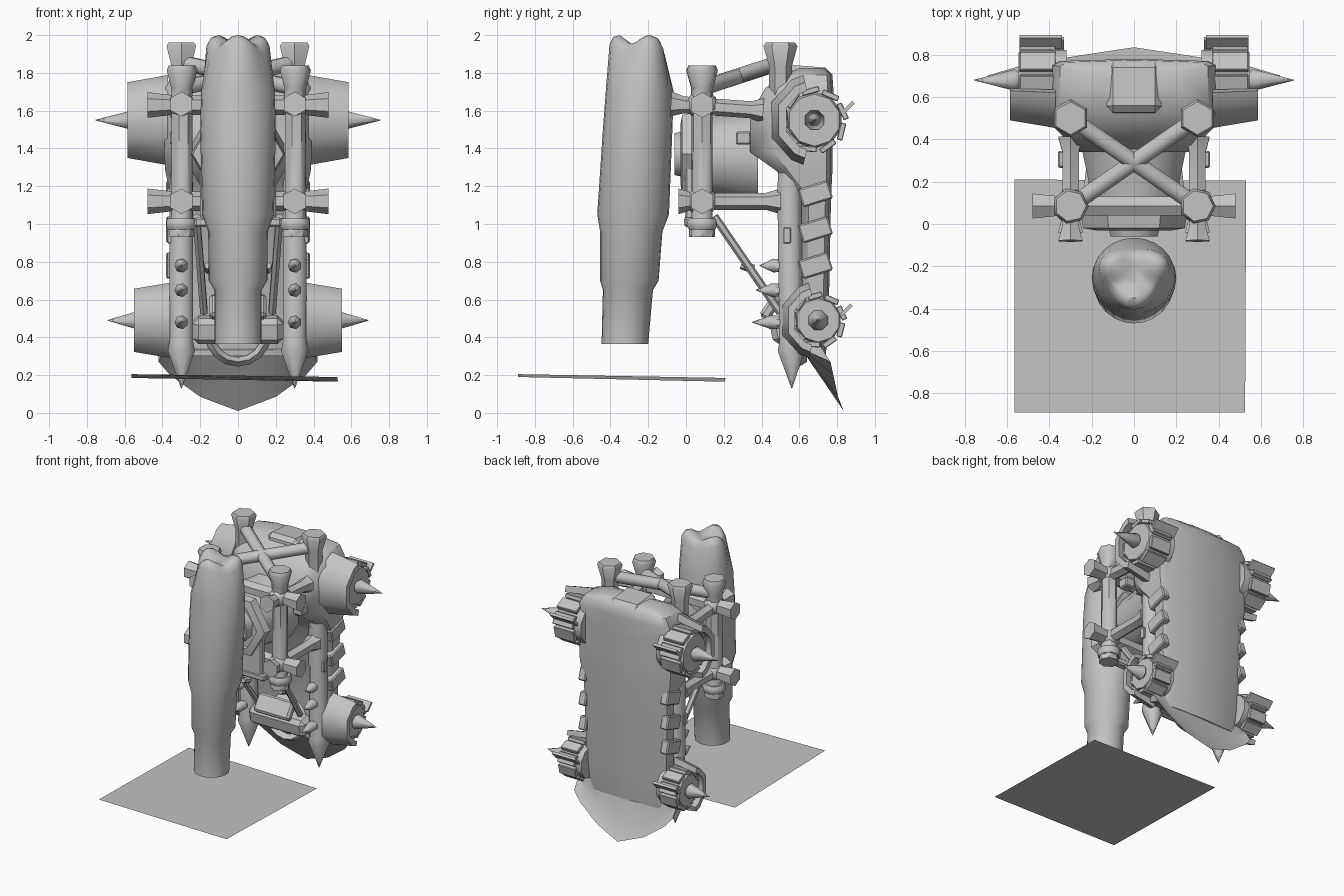
import bpy, bmesh, math
from math import pi, cos, sin, radians
from mathutils import Vector, Matrix, Euler

old = bpy.data.objects.get("Cube")
if old:
    bpy.data.objects.remove(old, do_unlink=True)

grey = bpy.data.materials.new("plain grey")
grey.use_nodes = True
COLOUR = (0.55, 0.55, 0.55, 1)
grey.diffuse_color = COLOUR
grey.node_tree.nodes["Principled BSDF"].inputs["Base Color"].default_value = COLOUR


def finish(name, bm, angle=35):
    bmesh.ops.recalc_face_normals(bm, faces=bm.faces)
    me = bpy.data.meshes.new(name)
    bm.to_mesh(me)
    bm.free()
    me.materials.append(grey)
    for p in me.polygons:
        p.use_smooth = True
    me.set_sharp_from_angle(angle=radians(angle))
    ob = bpy.data.objects.new(name, me)
    bpy.context.collection.objects.link(ob)
    return ob


def loft(name, rings, closed=False, angle=35):
    """Skin a list of equal-length point rings."""
    bm = bmesh.new()
    vs = [[bm.verts.new(p) for p in r] for r in rings]
    n = len(vs[0])
    pairs = list(zip(vs, vs[1:])) + ([(vs[-1], vs[0])] if closed else [])
    for a, b in pairs:
        for i in range(n):
            j = (i + 1) % n
            bm.faces.new((a[i], a[j], b[j], b[i]))
    if not closed:
        bm.faces.new(vs[0])
        bm.faces.new(vs[-1])
    return finish(name, bm, angle)


def rod(name, p0, p1, profile, sides=8, angle=50):
    """Turned rod from p0 to p1; profile is (fraction, radius)."""
    p0, p1 = Vector(p0), Vector(p1)
    q = (p1 - p0).to_track_quat('Z', 'Y')
    rings = []
    for t, r in profile:
        c = p0.lerp(p1, t)
        rings.append([c + q @ Vector((r * cos(2 * pi * (i + .5) / sides),
                                      r * sin(2 * pi * (i + .5) / sides), 0))
                      for i in range(sides)])
    return loft(name, rings, angle=angle)


def box(name, loc, size, rot=(0, 0, 0), bevel=0.0):
    bm = bmesh.new()
    m = Matrix.Translation(loc) @ Euler(rot).to_matrix().to_4x4() @ Matrix.Diagonal((*size, 1))
    bmesh.ops.create_cube(bm, size=1, matrix=m)
    if bevel:
        bmesh.ops.bevel(bm, geom=bm.edges[:], offset=bevel, segments=1, affect='EDGES')
    return finish(name, bm)


# Thin base plate, slightly tilted
bm = bmesh.new()
bm.faces.new([bm.verts.new(p) for p in ((-.565, -.89, .205), (.525, -.89, .19),
                                        (.53, .205, .165), (-.565, .21, .185))])
finish("base_plate", bm)

# Ram log: z, half width, front y, back y
log = [(.365, .125, -.447, -.2), (.65, .125, -.44, -.175), (.7, .155, -.455, -.145),
       (.96, .158, -.455, -.125), (1.05, .19, -.47, -.09), (1.5, .2, -.44, -.072),
       (1.7, .195, -.425, -.065)]
N = 24


def log_ring(z, w, f, b, notch=0.0):
    """Oval ring; notch presses three grooves into it."""
    ring = []
    for i in range(N):
        a = 2 * pi * i / N + pi / 2
        dip = notch * (1 - cos(3 * (a + pi / 2))) / 2
        k = 1 - .22 * dip
        ring.append((w * cos(a) * k, (f + b) / 2 + (b - f) / 2 * sin(a) * k, z - .05 * dip))
    return ring


rings = [log_ring(*s) for s in log]
rings.append(log_ring(1.95, .178, -.405, -.085, .9))
rings.append(log_ring(1.99, .155, -.385, -.105, 1))
rings.append(log_ring(2.0, .12, -.35, -.14, .9))
rings.append(log_ring(1.955, .05, -.29, -.2, .2))
loft("ram_log", rings, angle=50)

# Main body: z, half width, front y, back y, corner cut
body = [(.3, .31, .62, .73, .03), (.5, .34, .6, .745, .04), (1.14, .355, .6, .758, .05),
        (1.28, .385, .48, .765, .06), (1.38, .39, .34, .765, .13), (1.58, .39, .34, .77, .13),
        (1.72, .385, .42, .77, .1), (1.79, .35, .52, .765, .07), (1.825, .22, .6, .73, .03)]
loft("body_shell", [[(-w + c, f, z), (w - c, f, z), (w, f + c, z), (w, b - .02, z),
                     (w - .04, b, z), (0, b + .01, z), (-w + .04, b, z), (-w, b - .02, z),
                     (-w, f + c, z)] for z, w, f, b, c in body], angle=45)
box("roof_hatch", (0, .645, 1.785), (.26, .24, .1), (-.08, 0, 0), .03)

# Front drum with hexagonal ring and studs
rod("front_drum", (0, .38, 1.36), (0, 0, 1.36), [(0, .26), (.5, .22), (1, .2)], 12)
hexring = []
for i in range(6):
    a = pi * i / 3
    hexring.append([(r * cos(a), y, 1.37 + r * sin(a))
                    for r, y in ((.25, .04), (.24, -.02), (.18, -.03), (.17, .04))])
loft("hexagon_ring", hexring, closed=True)
rod("drum_hub", (0, .02, 1.37), (0, -.06, 1.37), [(0, .14), (1, .12)], 8)
box("front_panel", (0, .02, 1.2), (.4, .05, .4), bevel=.01)
box("front_sill", (0, .02, 1.01), (.46, .06, .05), bevel=.01)

# Plough at the foot, swept to a point, with a V-shaped ledge behind
half = [(.42, .765, .27), (.36, .78, .2), (.2, .805, .085), (0, .835, .01)]
edge = [(-x, y, z) for x, y, z in half] + half[-2::-1]
loft("plough", [[(x * .93, .61, .34), (x, y, z), (x, y - .055, z + .085), (x * .95, .715, .37)]
                for x, y, z in edge], angle=30)

# Lower front housing and its ring
box("lower_housing", (0, .52, .44), (.48, .14, .14), (.2, 0, 0), .03)
box("sloping_plate", (0, .45, .56), (.3, .06, .14), (-.6, 0, 0), .015)
ring = []
for i in range(16):
    a = 2 * pi * i / 16
    ring.append([((.15 + .025 * cos(t)) * cos(a), .6 + .04 * sin(t), .42 + (.15 + .025 * cos(t)) * sin(a))
                 for t in (0, pi / 2, pi, 1.5 * pi)])
loft("housing_ring", ring, closed=True)


def frame_bar(name, p0, p1, r, flare):
    rod(name, p0, p1, [(0, flare), (.14, r), (.86, r), (1, flare)], 6, 30)


def hex_joint(loc, r=.075):
    """Faceted nut with a domed front, lying along y."""
    p = Vector(loc)
    rod("frame_joint", p + Vector((0, -.085, 0)), p + Vector((0, .075, 0)),
        [(0, .025), (.22, r * .85), (.45, r), (.75, r * .9), (1, .04)], 6, 60)


# Frame cross bars
for z in (1.63, 1.12):
    frame_bar("cross_bar", (-.48, .085, z), (.48, .085, z), .052, .068)


def wheel(s, cy, cz, r, x0, x1, tip):
    """Slatted side wheel with spike and open-backed armour fender."""
    rod("wheel_core", (s * .32, cy, cz), (s * (x1 - .035), cy, cz), [(0, r), (.85, r), (1, r * .92)], 10)
    for k in range(9):
        a = 2 * pi * k / 9 + .3
        box("wheel_slat", (s * (x0 + x1 - .07) / 2, cy + r * 1.04 * cos(a), cz + r * 1.04 * sin(a)),
            (x1 - x0 - .01, .03, r * .62), (a + .15, 0, 0), .004)
    box("wheel_pawl", (s * (x0 + .04), cy + r * 1.2, cz + r * .45), (.2, .075, .018), (.8, 0, 0))
    rod("wheel_spike", (s * (x1 - .05), cy, cz), (s * tip, cy, cz), [(0, .03), (.15, .055), (1, .002)], 8)
    # Fender: half octagon shell, narrower at its outer edge
    outer, inner = r * 1.64, r * 1.25
    rings = []
    for a in (104, 120, 157, 203, 240, 256):
        c, d = cos(radians(a)), sin(radians(a))
        rings.append([(s * x, cy + k * c, cz + k * d)
                      for x, k in ((x0 - .03, outer), (x1 + .005, outer * .84),
                                   (x1 + .005, inner * .86), (x0 - .03, inner))])
    loft("wheel_fender", rings, angle=48)


for s in (-1, 1):
    x = s * .3
    # Front posts with joints and bottom collars
    rod("front_post", (x, .085, .93), (x, .085, 1.84),
        [(0, .07), (.05, .07), (.1, .058), (.8, .058), (.87, .06), (.97, .086), (1, .074)], 7)
    rod("post_collar", (x, .085, .97), (x, .085, 1.03), [(0, .075), (.3, .085), (.7, .085), (1, .075)])
    for z in (1.63, 1.12):
        hex_joint((x, .085, z))
    # Fore and aft rails
    frame_bar("upper_rail", (x, -.08, 1.635), (x, .41, 1.6), .045, .066)
    frame_bar("lower_rail", (x, -.04, 1.12), (x, .5, 1.12), .045, .068)
    # Rear posts and roof cross braces
    rod("rear_post", (x, .5, 1.6), (x, .5, 1.96), [(0, .06), (.65, .06), (.95, .09), (1, .078)], 6)
    rod("roof_brace", (x, .085, 1.72), (-x, .5, 1.855), [(0, .042), (1, .042)])
    # Long side beams with pointed feet and studs
    rod("side_beam", (x, .56, .13), (x, .545, 1.3),
        [(0, .002), (.17, .078), (.21, .068), (.9, .068), (1, .06)])
    for z, tip in ((.78, .39), (.65, .37), (.48, .35)):
        rod("beam_stud", (x, .5, z), (x, tip, z), [(0, .035), (.35, .037), (1, .002)], 7)
    box("beam_nub", (s * .36, .535, .94), (.03, .04, .085), bevel=.005)
    box("shoulder_nub", (s * .32, .305, 1.455), (.08, .08, .07), bevel=.008)
    # Diagonal struts
    rod("front_strut", (s * .22, .15, 1.04), (s * .18, .5, .53), [(0, .022), (1, .022)], 6)
    rod("strut_clip", (s * .16, .29, .78), (s * .16, .36, .76), [(0, .018), (1, .025)], 6)
    # Tilted side bands
    for z in (1.16, .97, .78):
        box("side_band", (s * .35, .685, z), (.06, .165, .1), (.3, 0, 0), .008)
    wheel(s, .68, 1.55, .15, .4, .58, .755)
    wheel(s, .70, .49, .125, .39, .545, .69)
